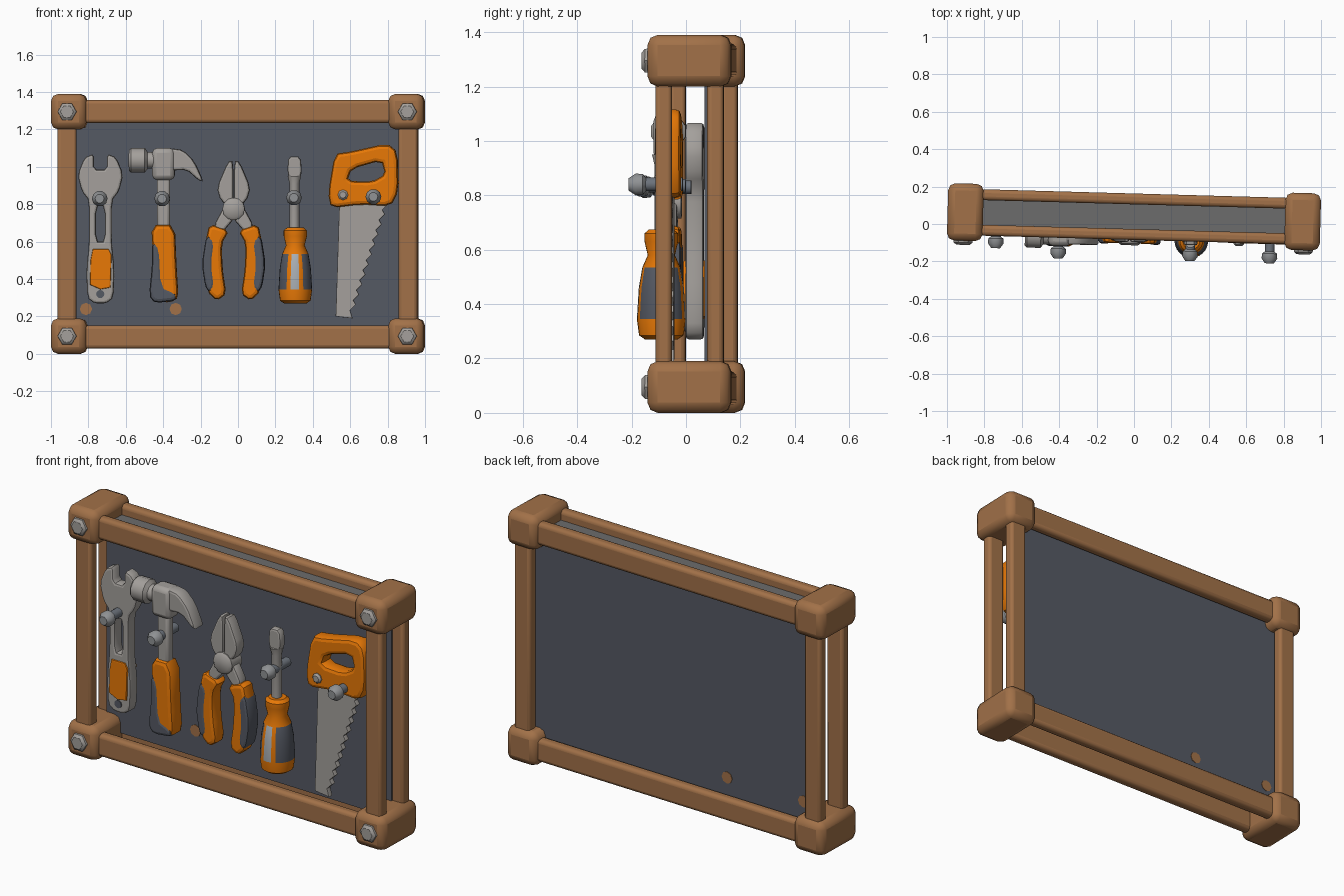
import bpy, bmesh
from math import pi, radians, atan2, degrees
from mathutils import Matrix, Vector

if "Cube" in bpy.data.objects:
    bpy.data.objects.remove(bpy.data.objects["Cube"])


def material(name, rgb):
    m = bpy.data.materials.new(name)
    m.use_nodes = True
    m.diffuse_color = (*rgb, 1)
    m.node_tree.nodes["Principled BSDF"].inputs["Base Color"].default_value = (*rgb, 1)
    return m


WOOD = material("warm wood", (0.36, 0.165, 0.065))
DARK = material("dark grey", (0.09, 0.1, 0.125))
ORANGE = material("orange", (0.85, 0.2, 0.002))
METAL = material("light metal", (0.37, 0.35, 0.33))
SLATE = material("slate metal", (0.15, 0.17, 0.2))
KNOB = material("knob grey", (0.28, 0.29, 0.3))
STRIPE = material("pale stripe", (0.4, 0.43, 0.46))
SHEET = material("neutral grey", (0.15, 0.15, 0.15))
parts = []


def finish(name, mesh, mats, bevel=0.0, segments=2):
    ob = bpy.data.objects.new(name, mesh)
    bpy.context.collection.objects.link(ob)
    for m in mats:
        mesh.materials.append(m)
    if bevel:
        mod = ob.modifiers.new("soft edges", "BEVEL")
        mod.width, mod.segments, mod.limit_method = bevel, segments, "ANGLE"
    bpy.ops.object.select_all(action="DESELECT")
    ob.select_set(True)
    bpy.context.view_layer.objects.active = ob
    bpy.ops.object.shade_smooth_by_angle(angle=radians(40))
    parts.append(ob)
    return ob


def box(name, centre, size, mat, bevel=0.0, segments=2):
    bm = bmesh.new()
    bmesh.ops.create_cube(bm, size=1)
    bmesh.ops.scale(bm, vec=size, verts=bm.verts)
    bmesh.ops.translate(bm, vec=centre, verts=bm.verts)
    mesh = bpy.data.meshes.new(name)
    bm.to_mesh(mesh)
    return finish(name, mesh, [mat], bevel, segments)


def lathe(name, origin, profile, mats, axis="Z", sides=12, rule=None):
    """Revolve (radius, height) pairs around an axis; ends are capped."""
    bm = bmesh.new()
    rings = [[bm.verts.new(Matrix.Rotation(2 * pi * i / sides, 3, "Z") @ Vector((r, 0, h)))
              for i in range(sides)] for r, h in profile]
    for a, b in zip(rings, rings[1:]):
        for i in range(sides):
            j = (i + 1) % sides
            bm.faces.new((a[i], a[j], b[j], b[i]))
    bm.faces.new(rings[0][::-1])
    bm.faces.new(rings[-1])
    bmesh.ops.recalc_face_normals(bm, faces=bm.faces)
    if rule:
        for f in bm.faces:
            f.material_index = rule(f.calc_center_median())
    turn = {"Z": Matrix(), "Y": Matrix.Rotation(pi / 2, 4, "X"),
            "X": Matrix.Rotation(pi / 2, 4, "Y")}[axis]
    bm.transform(Matrix.Translation(origin) @ turn)
    mesh = bpy.data.meshes.new(name)
    bm.to_mesh(mesh)
    return finish(name, mesh, mats)


def rounded(points):
    """Cut every corner of a closed outline."""
    out = []
    for p, q in zip(points, points[1:] + points[:1]):
        p, q = Vector(p), Vector(q)
        out += [p.lerp(q, 0.2), p.lerp(q, 0.8)]
    return out


def plate(name, outlines, y, thick, mat, bevel=0.012, soft=True):
    """Extrude filled (x, z) outlines along y; later outlines are holes."""
    cu = bpy.data.curves.new(name, "CURVE")
    cu.dimensions, cu.fill_mode = "2D", "BOTH"
    cu.extrude, cu.bevel_depth, cu.offset = thick / 2 - bevel, bevel, -bevel
    cu.bevel_resolution = 1
    for line in outlines:
        pts = rounded(line) if soft else [Vector(p) for p in line]
        sp = cu.splines.new("POLY")
        sp.points.add(len(pts) - 1)
        for sp_point, p in zip(sp.points, pts):
            sp_point.co = (p.x, p.y, 0, 1)
        sp.use_cyclic_u = True
    tmp = bpy.data.objects.new("outline", cu)
    bpy.context.collection.objects.link(tmp)
    mesh = bpy.data.meshes.new_from_object(
        tmp.evaluated_get(bpy.context.evaluated_depsgraph_get()))
    bpy.data.objects.remove(tmp)
    mesh.materials.clear()
    mesh.transform(Matrix.Translation((0, y, 0)) @ Matrix.Rotation(pi / 2, 4, "X"))
    return finish(name, mesh, [mat])


def mirrored(points, centre):
    return [(2 * centre - x, z) for x, z in points][::-1]


# Frame: corner blocks with bolts, posts and rails in two layers
for sx, side in ((-1, "right"), (1, "left")):
    for z, level in ((0.095, "bottom"), (1.295, "top")):
        box(f"{level}_{side}_corner", (sx * 0.902, 0, z), (0.19, 0.306, 0.19), WOOD, 0.038)
        lathe(f"{level}_{side}_bolt", (sx * 0.91, -0.145, z),
              [(0.052, 0), (0.05, 0.018), (0.035, 0.03)], [METAL], "Y", 6)
for y, layer in ((-0.094, "front"), (0.096, "back")):
    for sx, side in ((-1, "right"), (1, "left")):
        box(f"{layer}_{side}_post", (sx * 0.912, y, 0.695), (0.1, 0.06, 1.1), WOOD, 0.016, 3)
    for z, level in ((0.09, "bottom"), (1.296, "top")):
        box(f"{layer}_{level}_rail", (0, y, z), (1.7, 0.058, 0.124), WOOD, 0.02, 3)

# Backing panel, top sheet and wooden plugs
box("back_panel", (0, 0.061, 0.695), (1.79, 0.01, 1.2), DARK)
box("top_sheet", (0, 0, 1.3), (1.66, 0.15, 0.012), SHEET)
for x in (-0.815, -0.335):
    lathe("panel_plug", (x, 0.069, 0.24), [(0.033, 0), (0.033, 0.016)], [WOOD], "Y", 8)

# Pegs holding the tools, with paler knobs
for x, z, reach in ((-0.735, 0.83, 0.08), (-0.4, 0.83, 0.125), (0.305, 0.835, 0.12), (0.73, 0.84, 0.12)):
    lathe("peg", (x, -0.03, z), [(0.026, 0), (0.026, reach + 0.015), (0.04, reach + 0.026),
          (0.042, reach + 0.052), (0.024, reach + 0.078)], [SLATE, KNOB], "Y", 10,
          lambda c: int(c.z > reach + 0.018))

# Wrench
WX, WY = -0.735, -0.026
half = [(WX - 0.035, 0.985), (WX - 0.035, 1.07), (WX - 0.085, 1.05), (WX - 0.122, 0.96),
        (WX - 0.1, 0.87), (WX - 0.06, 0.82), (WX - 0.06, 0.6), (WX - 0.075, 0.45),
        (WX - 0.07, 0.3), (WX - 0.03, 0.27)]
slot = [(WX - 0.024, 0.79), (WX + 0.024, 0.79), (WX + 0.024, 0.6), (WX - 0.024, 0.6)]
plate("wrench_body", [half + mirrored(half, WX), slot], WY, 0.066, METAL)
plate("wrench_grip", [[(WX - 0.04, 0.56), (WX + 0.045, 0.56), (WX + 0.06, 0.53), (WX + 0.055, 0.355),
                       (WX, 0.345), (WX - 0.055, 0.37), (WX - 0.052, 0.5)]],
      WY, 0.084, ORANGE, 0.006, soft=False)
lathe("wrench_eye", (WX, WY - 0.03, 0.32), [(0.022, 0), (0.022, 0.008)], [DARK], "Y", 10)

# Hammer
HX, HY = -0.395, -0.117
lathe("hammer_face", (-0.58, HY, 1.035), [(0.055, 0), (0.066, 0.012), (0.066, 0.085), (0.045, 0.1),
      (0.045, 0.16)], [METAL], "X", 10)
box("hammer_block", (HX, HY, 1.015), (0.12, 0.1, 0.17), METAL, 0.025)
plate("hammer_claw", [[(-0.36, 1.1), (-0.29, 1.09), (-0.23, 1.03), (-0.18, 0.92), (-0.21, 0.93),
                       (-0.27, 0.985), (-0.36, 0.98)]], HY, 0.08, METAL)
box("hammer_shaft", (HX, HY, 0.8), (0.07, 0.055, 0.32), METAL, 0.015)
plate("hammer_handle", [[(-0.46, 0.69), (-0.335, 0.69), (-0.325, 0.45), (-0.315, 0.3), (-0.36, 0.275),
                         (-0.44, 0.28), (-0.465, 0.32), (-0.45, 0.5)]], HY, 0.095, ORANGE, 0.022)
plate("hammer_grip", [[(-0.455, 0.6), (-0.41, 0.57), (-0.4, 0.36), (-0.33, 0.33), (-0.325, 0.285),
                       (-0.44, 0.272), (-0.472, 0.31), (-0.455, 0.48)]], HY, 0.102, DARK, 0.018)

# Pliers: one half mirrored about the pivot
PX, PY = -0.02, -0.1
jaw = [(PX - 0.002, 1.03), (PX - 0.03, 1.03), (PX - 0.09, 0.89), (PX - 0.07, 0.82), (PX - 0.002, 0.77)]
arm = [(PX + 0.03, 0.8), (PX - 0.05, 0.79), (PX - 0.11, 0.68), (PX - 0.06, 0.65), (PX, 0.72)]
handle = [(PX - 0.13, 0.695), (PX - 0.025, 0.66), (PX - 0.065, 0.59), (PX - 0.06, 0.45),
          (PX - 0.04, 0.32), (PX - 0.09, 0.285), (PX - 0.14, 0.33), (PX - 0.165, 0.48), (PX - 0.15, 0.6)]
grip = [(PX - 0.145, 0.64), (PX - 0.1, 0.6), (PX - 0.115, 0.48), (PX - 0.1, 0.36),
        (PX - 0.13, 0.33), (PX - 0.152, 0.36), (PX - 0.17, 0.48)]
for side, flip in (("right", lambda p: p), ("left", lambda p: mirrored(p, PX))):
    plate(f"pliers_{side}_jaw", [flip(jaw)], PY, 0.07, METAL)
    plate(f"pliers_{side}_arm", [flip(arm)], PY, 0.06, METAL)
    plate(f"pliers_{side}_handle", [flip(handle)], PY, 0.085, ORANGE, 0.02)
    plate(f"pliers_{side}_grip", [flip(grip)], PY, 0.092, DARK, 0.015)
lathe("pliers_pivot", (PX, PY, 0.775), [(0.06, -0.045), (0.06, 0.04), (0.045, 0.052)], [METAL], "Y", 12)

# Screwdriver: handle panels coloured by direction and height
SX, SY = 0.31, -0.12


def handle_colour(c):
    angle = degrees(atan2(abs(c.x), abs(c.y)))
    if not 0.34 < c.z < 0.54:
        return 0
    return 2 if angle < 15 else (0 if angle < 30 else 1)


lathe("screwdriver_handle", (SX, SY, 0),
      [(0.06, 0.27), (0.082, 0.285), (0.09, 0.345), (0.083, 0.46), (0.07, 0.535), (0.05, 0.58),
       (0.062, 0.63), (0.062, 0.66), (0.045, 0.675)], [ORANGE, DARK, STRIPE], "Z", 24, handle_colour)
lathe("screwdriver_shaft", (SX - 0.005, SY, 0),
      [(0.026, 0.66), (0.026, 0.91), (0.036, 0.95)], [METAL], "Z", 10)
plate("screwdriver_tip", [[(0.282, 0.93), (0.328, 0.93), (0.345, 0.97), (0.338, 1.055), (0.272, 1.055),
                           (0.268, 0.97)]], SY, 0.045, METAL, 0.01)

# Saw: pierced handle and toothed blade
VY = -0.08
plate("saw_handle", [[(0.52, 1.07), (0.6, 1.08), (0.8, 1.125), (0.855, 1.08), (0.86, 0.87), (0.82, 0.79),
                      (0.66, 0.8), (0.5, 0.78), (0.485, 0.86)],
                     [(0.585, 0.925), (0.61, 0.99), (0.77, 1.035), (0.79, 0.96), (0.72, 0.92)]],
      VY, 0.09, ORANGE, 0.02)
teeth, count = [], 11
for i in range(count):
    t = i / count
    x, z = 0.805 - 0.19 * t, 0.8 - 0.59 * t
    teeth += [(x, z), (x - 0.03, z - 0.03)]
plate("saw_blade", [[(0.545, 0.82)] + [(0.8, 0.82)] + teeth + [(0.615, 0.19), (0.525, 0.2)]],
      VY, 0.03, METAL, 0.003, soft=False)
lathe("saw_bolt", (0.565, VY - 0.035, 0.85), [(0.028, 0), (0.028, 0.015), (0.018, 0.025)], [METAL], "Y", 8)

# The whole rack stands slightly turned
turn = Matrix.Translation((0, 0.038, 0)) @ Matrix.Rotation(-0.028, 4, "Z")
for ob in parts:
    ob.matrix_world = turn @ ob.matrix_world
